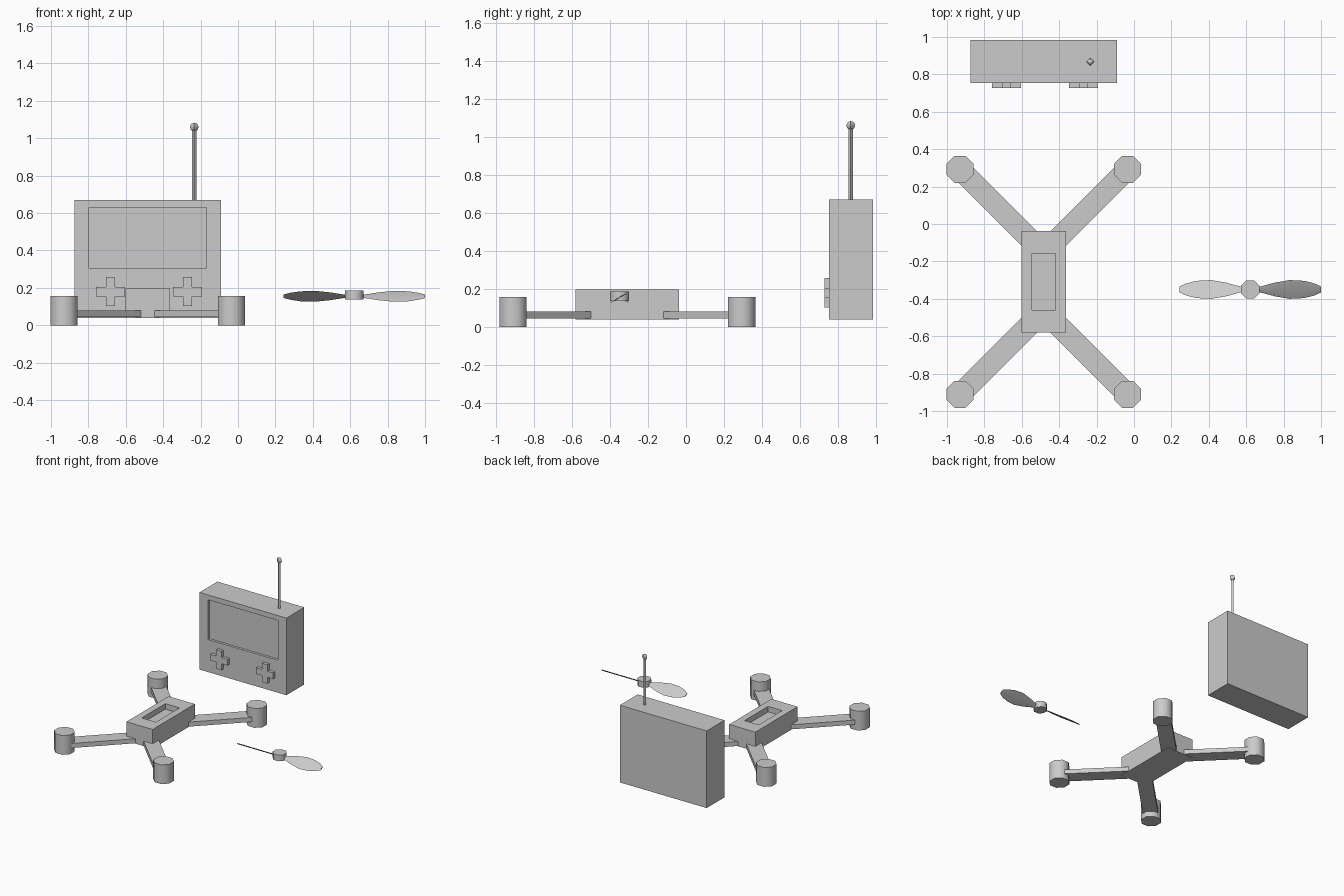
import bpy, bmesh, math
from mathutils import Matrix, Vector

if "Cube" in bpy.data.objects:
    bpy.data.objects.remove(bpy.data.objects["Cube"])


def finish(bm, name, smooth=False):
    bmesh.ops.recalc_face_normals(bm, faces=bm.faces)
    me = bpy.data.meshes.new(name)
    bm.to_mesh(me)
    bm.free()
    ob = bpy.data.objects.new(name, me)
    bpy.context.collection.objects.link(ob)
    if smooth:
        bpy.context.view_layer.objects.active = ob
        ob.select_set(True)
        bpy.ops.object.shade_smooth_by_angle(angle=math.radians(60))
        ob.select_set(False)
    return ob


def add_box(bm, lo, hi):
    lo, hi = Vector(lo), Vector(hi)
    m = Matrix.Translation((lo + hi) / 2) @ Matrix.Diagonal((*(hi - lo), 1))
    bmesh.ops.create_cube(bm, size=1, matrix=m)


def recessed_box(name, lo, hi, normal, rlo, rhi, depth):
    """Box with a rectangular pocket sunk into the face pointing along normal."""
    bm = bmesh.new()
    add_box(bm, lo, hi)
    n = Vector(normal)
    bm.normal_update()
    face = max(bm.faces, key=lambda f: f.normal.dot(n))
    axes = [i for i in range(3) if abs(n[i]) < 0.5]
    bmesh.ops.inset_individual(bm, faces=[face], thickness=0.01)
    mid = face.calc_center_median()
    for v in face.verts:
        for k, a in enumerate(axes):
            v.co[a] = rlo[k] if v.co[a] < mid[a] else rhi[k]
    floor = bmesh.ops.extrude_discrete_faces(bm, faces=[face])["faces"][0]
    for v in floor.verts:
        v.co -= n * depth
    return finish(bm, name)


def prism(name, centre, radius, z0, z1, sides, turn=0.0, smooth=True):
    bm = bmesh.new()
    m = Matrix.Translation((*centre, (z0 + z1) / 2)) @ Matrix.Rotation(turn, 4, 'Z')
    bmesh.ops.create_cone(bm, cap_ends=True, segments=sides, radius1=radius,
                          radius2=radius, depth=z1 - z0, matrix=m)
    return finish(bm, name, smooth)


# Controller: case with sunken screen
recessed_box("controller_case", (-0.875, 0.753, 0.04), (-0.09, 0.983, 0.67),
             (0, -1, 0), (-0.797, 0.305), (-0.168, 0.63), 0.02)

# Plus-shaped direction pads
for side, cx in (("left", -0.682), ("right", -0.27)):
    bm = bmesh.new()
    a, b, cz = 0.025, 0.077, 0.18
    outline = []
    for k in range(4):
        r = Matrix.Rotation(k * math.pi / 2, 2)
        outline += [r @ Vector(p) for p in ((b, -a), (b, a), (a, a))]
    face = bm.faces.new([bm.verts.new((cx + p.x, 0.728, cz + p.y)) for p in outline])
    ext = bmesh.ops.extrude_face_region(bm, geom=[face])["geom"]
    for v in ext:
        if isinstance(v, bmesh.types.BMVert):
            v.co.y = 0.756
    finish(bm, side + "_pad")

# Antenna rod and tip
prism("antenna_rod", (-0.234, 0.867), 0.012, 0.66, 1.05, 4, smooth=False)
bm = bmesh.new()
bmesh.ops.create_uvsphere(bm, u_segments=4, v_segments=6, radius=0.023,
                          matrix=Matrix.Translation((-0.234, 0.867, 1.06)))
finish(bm, "antenna_tip")

# Drone body with top pocket
DX, DY = -0.4825, -0.309
recessed_box("drone_body", (DX - 0.118, DY - 0.272, 0.04), (DX + 0.118, DY + 0.272, 0.197),
             (0, 0, 1), (DX - 0.064, DY - 0.152), (DX + 0.064, DY + 0.152), 0.045)

# Diagonal arms with octagonal motors
for ny, sy in (("front", -1), ("back", 1)):
    for nx, sx in (("left", -1), ("right", 1)):
        mx, my = DX + sx * 0.4475, DY + sy * 0.6015
        prism(f"{ny}_{nx}_motor", (mx, my), 0.078, 0, 0.157, 8, math.pi / 8)
        bm = bmesh.new()
        add_box(bm, (0, -0.0575, 0.043), (0.56, 0.0575, 0.08))
        turn = math.atan2(-sy, -sx)
        bm.transform(Matrix.Translation((mx, my, 0)) @ Matrix.Rotation(turn, 4, 'Z'))
        finish(bm, f"{ny}_{nx}_arm")

# Spare propeller: hub and two pitched blades
PX, PY = 0.622, -0.35
prism("propeller_hub", (PX, PY), 0.053, 0.137, 0.187, 8, math.pi / 8)
profile = [(0.03, 0.016), (0.06, 0.02), (0.13, 0.042), (0.21, 0.058),
           (0.29, 0.053), (0.34, 0.038), (0.378, 0.019)]
for k, side in enumerate(("right", "left")):
    bm = bmesh.new()
    rows = []
    for d, w in profile:
        rows.append([bm.verts.new((d, y, z)) for y, z in
                     ((-w, 0), (0, -0.004), (w, 0), (0, 0.004))])
    for r, s in zip(rows, rows[1:]):
        for i in range(4):
            j = (i + 1) % 4
            bm.faces.new((r[i], r[j], s[j], s[i]))
    bm.faces.new(rows[0])
    bm.faces.new(rows[-1])
    bm.transform(Matrix.Translation((PX, PY, 0.155)) @ Matrix.Rotation(k * math.pi, 4, 'Z')
                 @ Matrix.Rotation(math.radians(30), 4, 'X'))
    finish(bm, side + "_blade", True)
